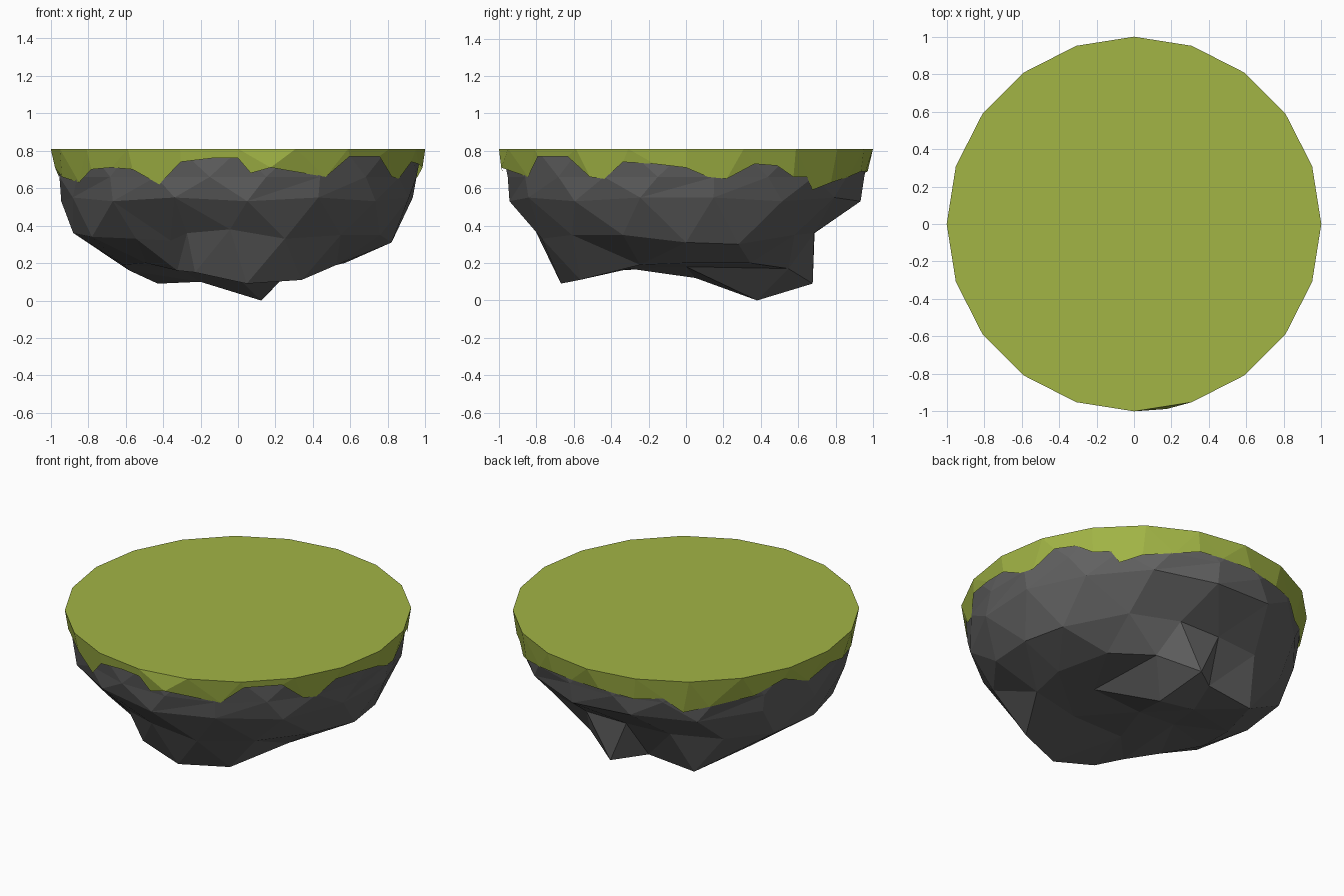
import bpy, bmesh
from math import radians, cos, sin

if "Cube" in bpy.data.objects:
    bpy.data.objects.remove(bpy.data.objects["Cube"])

SIDES = 20
STEP = 360 / SIDES


def rim_radius(deg):
    # distance from centre to the edge of the unit 20-gon
    return cos(radians(STEP / 2)) / cos(radians(deg % STEP - STEP / 2))


def add_ring(bm, pts):
    # pts are (degrees, radius, height)
    return [(d, bm.verts.new((r * cos(radians(d)), r * sin(radians(d)), z)))
            for d, r, z in sorted(pts)]


def zip_rings(bm, a, b):
    # triangulate between two rings with different point counts
    i = j = 0
    while i < len(a) or j < len(b):
        va, vb = a[i % len(a)][1], b[j % len(b)][1]
        na = a[(i + 1) % len(a)][0] + 360 * ((i + 1) // len(a))
        nb = b[(j + 1) % len(b)][0] + 360 * ((j + 1) // len(b))
        if j >= len(b) or (i < len(a) and na <= nb):
            i += 1
            bm.faces.new((va, vb, a[i % len(a)][1]))
        else:
            j += 1
            bm.faces.new((va, vb, b[j % len(b)][1]))


def finish(bm, name, color):
    bmesh.ops.recalc_face_normals(bm, faces=bm.faces)
    me = bpy.data.meshes.new(name)
    bm.to_mesh(me)
    bm.free()
    ob = bpy.data.objects.new(name, me)
    bpy.context.collection.objects.link(ob)
    mat = bpy.data.materials.new(name + "_color")
    mat.diffuse_color = (*color, 1)
    mat.use_nodes = True
    mat.node_tree.nodes["Principled BSDF"].inputs["Base Color"].default_value = mat.diffuse_color
    me.materials.append(mat)


# rock: regular upper rings, irregular belly and underside
LOWER = [(0, .82, .31), (20, .82, .30), (48, .78, .35), (72, .72, .36),
         (95, .69, .36), (118, .75, .36), (140, .84, .36), (160, .89, .36),
         (182, .88, .36), (205, .86, .34), (225, .77, .33), (240, .72, .32),
         (249, .76, .36), (267, .81, .38), (288, .81, .33), (312, .82, .35),
         (336, .83, .35)]
BELLY = [(0, .57, .20), (35, .60, .20), (62, .62, .17), (85, .68, .09),
         (102, .55, .12), (129, .68, .09), (165, .60, .16), (190, .62, .19),
         (215, .60, .20), (236, .58, .16), (250, .67, .15), (274, .67, .09),
         (301, .66, .11), (335, .58, .19)]
BASE = [(0, .30, .18), (72, .40, 0), (124, .36, .10),
        (180, .30, .17), (243, .34, .17), (304, .36, .17)]

bm = bmesh.new()
rings = [
    [(i * STEP, .98, .80) for i in range(SIDES)],
    [((i + .5) * STEP, .965, .66) for i in range(SIDES)],
    [(i * 24 + 9, .945, .54 + .01 * (-1) ** i) for i in range(15)],
    LOWER, BELLY, BASE]
rings = [add_ring(bm, r) for r in rings]
for upper, lower in zip(rings, rings[1:]):
    zip_rings(bm, upper, lower)
hub = bm.verts.new((0, .05, .12))
last = [v for _, v in rings[-1]]
for k, v in enumerate(last):
    bm.faces.new((v, hub, last[(k + 1) % len(last)]))
finish(bm, "rock", (.12, .12, .12))

# grass: flat 20-sided top with a ragged hanging edge
HEM = [(0, .71), (7, .66), (13, .65), (22, .73), (30, .72), (36, .66), (43, .66),
       (45, .59), (53, .63), (64, .66), (73, .69), (82, .69), (94, .69),
       (107, .67), (120, .69), (124, .60), (133, .63), (149, .67), (160, .74),
       (172, .66), (183, .71), (194, .66), (208, .63), (217, .70), (226, .71),
       (235, .70), (244, .62), (252, .74), (262, .76), (270, .76), (274, .68),
       (280, .71), (299, .66), (307, .77), (320, .77), (328, .66), (333, .65),
       (340, .74), (350, .73)]
BULGE = {274: .01, 280: .03}   # small lip at the front
bm = bmesh.new()
rim = add_ring(bm, [(i * STEP, 1, .81) for i in range(SIDES)])
hem = add_ring(bm, [(d, rim_radius(d) - .15 * (.81 - z) + BULGE.get(d, 0), z)
                    for d, z in HEM])
bm.faces.new([v for _, v in rim])
zip_rings(bm, rim, hem)
finish(bm, "grass", (.36, .46, .06))
